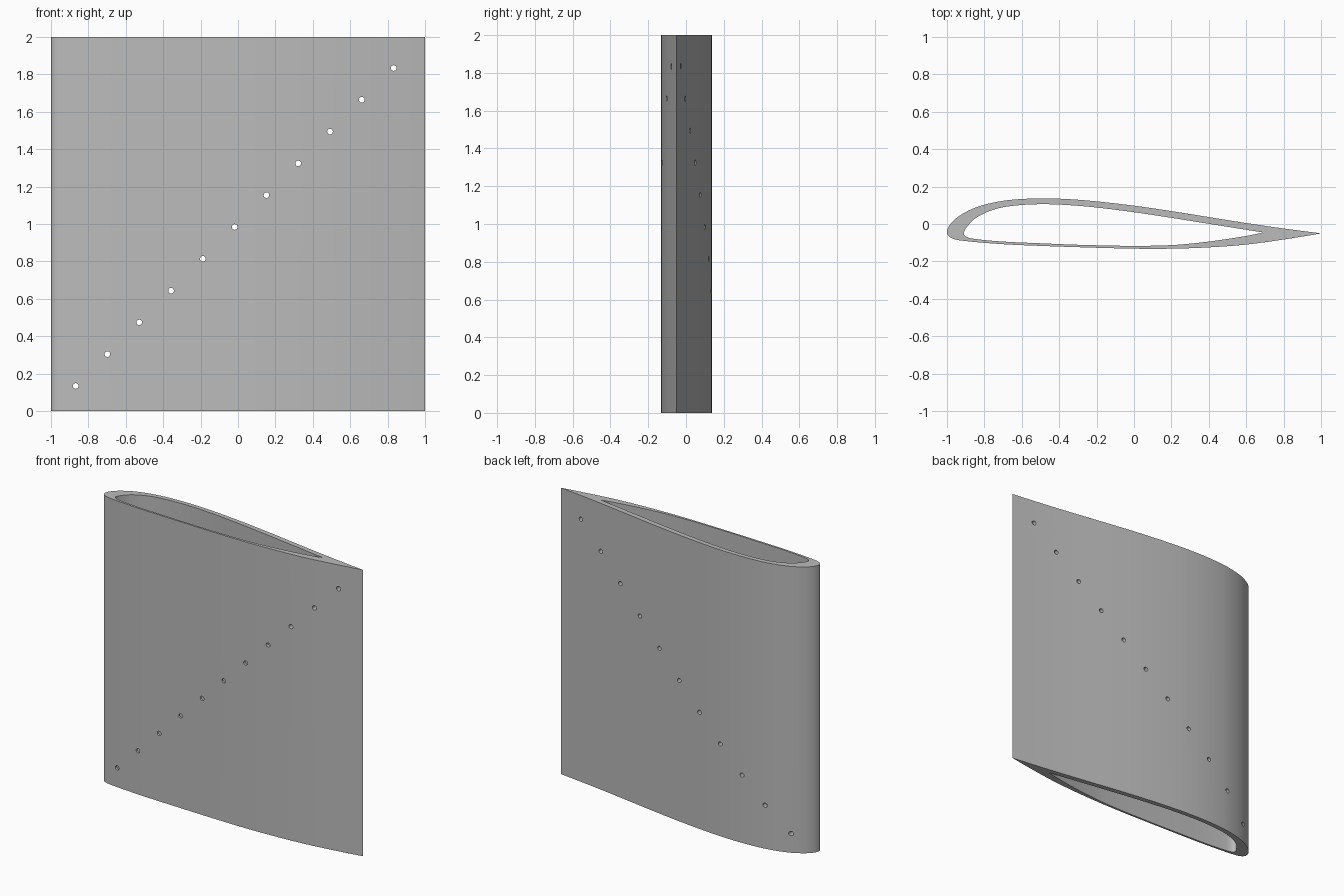
import bpy, bmesh
from math import pi
from mathutils import Vector, Matrix
from mathutils.geometry import interpolate_bezier

cube = bpy.data.objects.get("Cube")
if cube:
    bpy.data.objects.remove(cube, do_unlink=True)

HEIGHT = 2.0


def smooth_path(points, steps=4):
    """Smooth open path through the points; sharp only at its two ends."""
    p = [Vector((x, y, 0)) for x, y in points]
    p = [2 * p[0] - p[1]] + p + [2 * p[-1] - p[-2]]
    path = []
    for a, b, c, d in zip(p, p[1:], p[2:], p[3:]):
        # tangents scaled to the local span keep uneven points from overshooting
        span = (c - b).length
        t0, t1 = (c - a).normalized() * span / 3, (d - b).normalized() * span / 3
        path += interpolate_bezier(b, b + t0, c - t1, c, steps + 1)[:-1]
    return path


# Sections run from the trailing edge over the back, round the nose, to the front
outer = smooth_path([
    (1, -.05), (.8, -.024), (.6, .005), (.4, .037), (.2, .069), (0, .098),
    (-.2, .121), (-.35, .133), (-.5, .137), (-.65, .13), (-.75, .115),
    (-.85, .087), (-.93, .046), (-.98, .002), (-1, -.045), (-.98, -.073),
    (-.92, -.089), (-.7, -.108), (-.5, -.117), (-.3, -.124), (0, -.132),
    (.2, -.132), (.4, -.125), (.6, -.11), (.8, -.083), (.999, -.051)])
inner = smooth_path([
    (.69, -.045), (.6, -.031), (.5, -.015), (.4, .001), (.2, .033), (0, .063),
    (-.2, .088), (-.35, .101), (-.5, .106), (-.65, .097), (-.75, .077),
    (-.84, .036), (-.89, -.012), (-.91, -.05), (-.895, -.069), (-.85, -.08),
    (-.7, -.094), (-.5, -.103), (-.3, -.111), (0, -.117), (.2, -.113),
    (.3, -.105), (.4, -.094), (.5, -.08), (.6, -.064), (.689, -.046)])

# Hollow wing: two section loops at each end, joined into walls and rims
bm = bmesh.new()
rings = [[bm.verts.new((v.x, v.y, z)) for v in loop]
         for loop, z in ((outer, 0), (outer, HEIGHT), (inner, HEIGHT), (inner, 0))]
n = len(outer)
for a, b in zip(rings, rings[1:] + rings[:1]):
    for i in range(n):
        j = (i + 1) % n
        bm.faces.new((a[i], a[j], b[j], b[i]))
bmesh.ops.recalc_face_normals(bm, faces=bm.faces)
mesh = bpy.data.meshes.new("wing_section")
bm.to_mesh(mesh)
bm.free()
wing = bpy.data.objects.new("wing_section", mesh)
bpy.context.collection.objects.link(wing)

metal = bpy.data.materials.new("light_grey")
metal.use_nodes = True
grey = (0.5, 0.5, 0.5, 1)
metal.diffuse_color = grey
metal.node_tree.nodes["Principled BSDF"].inputs["Base Color"].default_value = grey
mesh.materials.append(metal)

# Diagonal row of round holes through both walls
bm = bmesh.new()
for i in range(11):
    place = Matrix.Translation((-.868 + .17 * i, 0, .134 + .17 * i))
    bmesh.ops.create_cone(bm, cap_ends=True, segments=24, radius1=.015, radius2=.015,
                          depth=.6, matrix=place @ Matrix.Rotation(pi / 2, 4, "X"))
drill_mesh = bpy.data.meshes.new("hole_cutter")
bm.to_mesh(drill_mesh)
bm.free()
drill_mesh.materials.append(metal)
drill = bpy.data.objects.new("hole_cutter", drill_mesh)
drill.hide_render = True
bpy.context.collection.objects.link(drill)

cut = wing.modifiers.new("holes", "BOOLEAN")
cut.operation = "DIFFERENCE"
cut.solver = "EXACT"
cut.object = drill

bpy.ops.object.select_all(action="DESELECT")
wing.select_set(True)
bpy.context.view_layer.objects.active = wing
bpy.ops.object.modifier_apply(modifier=cut.name)
bpy.data.objects.remove(drill, do_unlink=True)
bpy.ops.object.shade_smooth_by_angle(angle=pi / 6)
